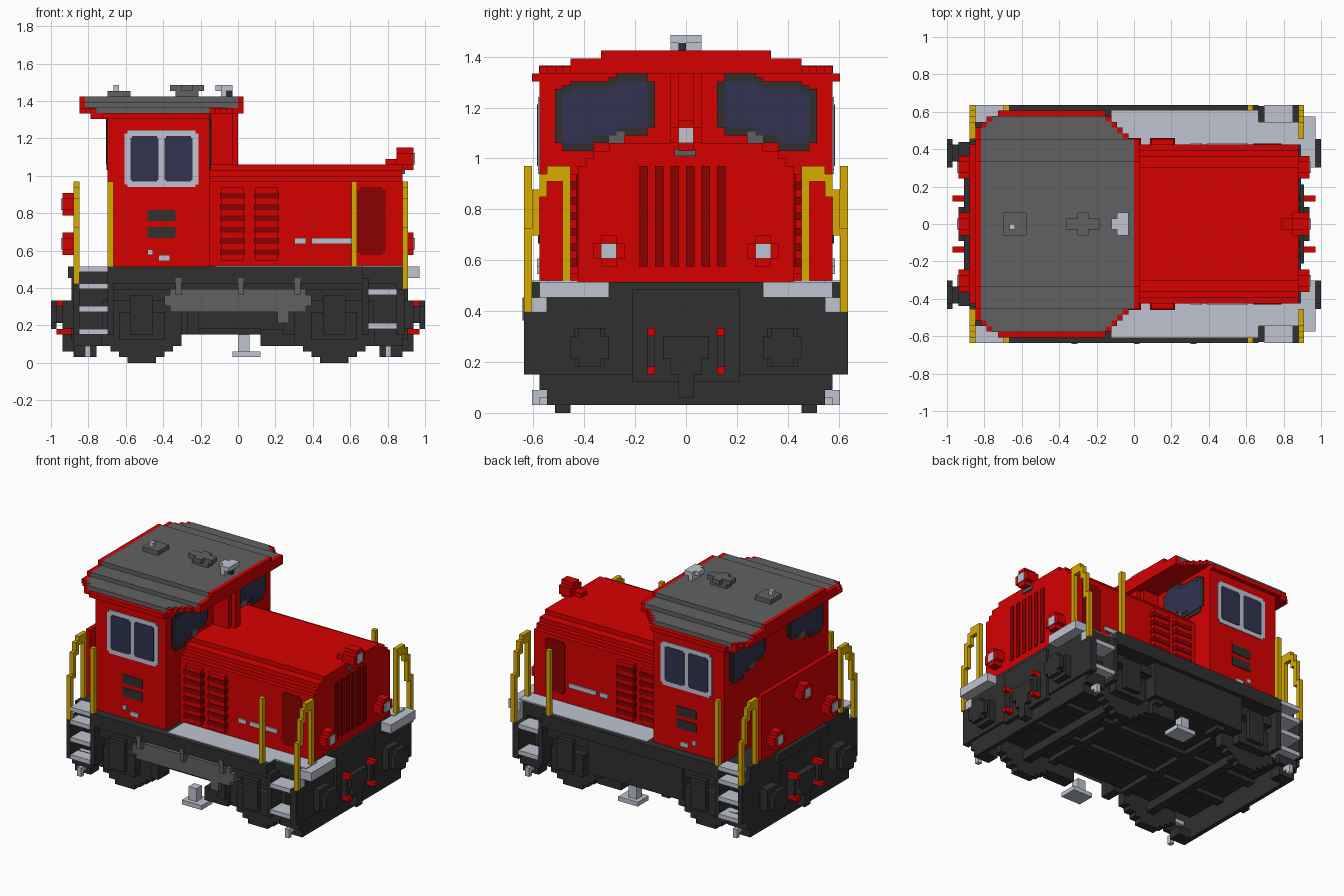
import bpy
import bmesh
from mathutils import Vector

UNIT = 1 / 33  # one block of the grid

if "Cube" in bpy.data.objects:
    bpy.data.objects.remove(bpy.data.objects["Cube"], do_unlink=True)


def material(name, r, g, b):
    mat = bpy.data.materials.new(name)
    mat.use_nodes = True
    mat.diffuse_color = (r, g, b, 1)
    mat.node_tree.nodes["Principled BSDF"].inputs["Base Color"].default_value = (r, g, b, 1)
    return mat


red = material("red paint", .68, 0, 0)
dark_red = material("dark red vents", .26, 0, 0)
dark = material("dark frame grey", .029, .029, .029)
grey = material("roof grey", .12, .12, .12)
light = material("light metal grey", .52, .55, .63)
yellow = material("handrail yellow", .69, .41, 0)
glass = material("dark blue glass", .032, .032, .08)


def part(name, mat, *boxes, sides=False, ends=False):
    """Join boxes (x, x, y, y, z, z in blocks), optionally mirrored across y and x."""
    bm = bmesh.new()
    for x0, x1, y0, y1, z0, z1 in boxes:
        for sy in ((1, -1) if sides else (1,)):
            for sx in ((1, -1) if ends else (1,)):
                low = Vector((min(sx * x0, sx * x1), min(sy * y0, sy * y1), z0))
                high = Vector((max(sx * x0, sx * x1), max(sy * y0, sy * y1), z1))
                cube = bmesh.ops.create_cube(bm, size=1)["verts"]
                for v in cube:
                    v.co = [(a + b) / 2 + c * (b - a) for a, b, c in zip(low, high, v.co)]
                    v.co *= UNIT
    mesh = bpy.data.meshes.new(name)
    bm.to_mesh(mesh)
    bm.free()
    mesh.materials.append(mat)
    obj = bpy.data.objects.new(name, mesh)
    bpy.context.collection.objects.link(obj)
    return obj


def rounded(x0, x1, y0, y1, z0, z1, cut=.5):
    """Side plate with its four corners left out."""
    return [(x0, x1, y0, y1, z0 + cut, z1 - cut), (x0 + cut, x1 - cut, y0, y1, z0, z1)]


# Underframe, deck and end beams
part("frame_core", dark, (-28, 28, -15, 15, 6, 15))
part("deck", dark, (-23, 22, -21, 21, 14, 17), (-28, 29, -18, 18, 14, 17))
part("front_beam", dark, (28, 29.5, -21, 21, 5, 13), (28, 29.5, -18, 18, 13, 17),
     (29, 30, -7, 7, 4, 16))
part("rear_beam", dark, (-29, -28, -21, 21, 5, 14), (-29, -28, -18, 18, 14, 17),
     (-29.4, -29, -7, 7, 4, 16), (-30, -29, -9, 9, 15, 17))
part("plough", dark, (28, 29, -18, 18, 1, 5), (25, 28, 15, 18, 1, 3),
     sides=True, ends=True)
part("step_well_wall", dark, (22, 23, 15, 20.8, 5, 15), sides=True, ends=True)
part("underfloor_beam", dark, (-28, 28, 4, 6, 5, 6), (9, 11, 0, 15, 5, 6),
     sides=True, ends=True)

# Walkways, corner plates and steps
part("walkway", light, (-4, 22, 14, 20, 17, 17.2), (22, 30, 14, 18, 17, 17.2), sides=True)
part("corner_plate", light, (29, 32, 10, 19, 15, 17), (29, 29.7, 18, 20, 13, 15), sides=True)
part("front_steps", light, *[(23, 28, 17, 21, z, z + 1) for z in (6, 12)], sides=True)
part("rear_steps", light, *[(-28, -23, 17, 21, z, z + 1) for z in (5, 9, 13, 16)], sides=True)
part("plough_foot", light, (26, 27, 18, 20, 2, 3), (26, 27, 19, 20, 1, 2),
     sides=True, ends=True)
part("plough_bracket", dark, (24, 29, 18, 19, 3, 6), sides=True, ends=True)

# Wheels and running gear
for label, cx in (("rear", -17), ("front", 17)):
    part(label + "_wheels", dark,
         *[(cx - w, cx + w, 15, 17, z, z + h)
           for w, z, h in ((2.5, 0, 1), (4, 1, 1), (5.5, 2, 1), (7, 3, 8), (5, 11, 2))],
         sides=True)
    part(label + "_axle_box", dark, (cx - 4, cx + 4, 15, 19, 4, 9),
         (cx - 2, cx + 2, 19, 20, 5, 12), (cx - 6, cx + 6, 15, 19, 11, 13), sides=True)
    part(label + "_axle", dark, (cx - 1, cx + 1, -15, 15, 3, 5))
part("brake_gear", dark, (4, 10, 15, 18, 3, 6), (-9, -7, 15, 19, 5, 12),
     (8, 10, 15, 19, 5, 12), sides=True)
part("equipment_box", dark, (-13, 11, 15, 20, 6, 14))
part("air_tank", grey, *rounded(-13, 13, -20, -15, 9, 13, 1), (7, 9, -20, -17, 7, 9))
part("tank_straps", grey, *[(x, x + 1, -21.2, -15, 12, 15) for x in (-11, 0, 10)])
part("centre_foothold", light, (-1, 4, 15, 19, 1, 2), (0, 2, 16, 18, 2, 5), sides=True)

# Buffers, couplers and hoses
part("buffers", dark, (29, 31, 10.5, 14.5, 6, 11), (31, 32, 11, 14, 7, 10),
     (32, 33, 10, 15, 7, 10), (32, 33, 11, 14, 6, 11), sides=True, ends=True)
part("couplers", dark, (29, 31, -3, 3, 7, 10), (29, 31, -1, 1, 2, 9),
     (29, 31, -2, 2, 5, 7), ends=True)
part("hose_caps", red, (29, 32, 4, 5, 5, 6), (29, 32, 4, 5, 10, 11), sides=True, ends=True)
part("hoses", dark, (29, 31, 4, 5, 6, 10), sides=True, ends=True)

# Hood and its vents
part("hood", red, (-5, 29, -14, 14, 17, 32), (-5, 29, -13, 13, 32, 33),
     (-5, 29, -12, 12, 33, 34), (-5, 29, -10, 10, 34, 35))
part("front_vents", dark_red, *[(29, 29.2, y, y + 1.1, 19, 32) for y in range(-6, 5, 2)])
for label, x in (("rear", -3), ("front", 3)):
    part(label + "_louvre_panel", red, (x, x + 4, 14, 15, 18, 31), sides=True)
    part(label + "_louvre_slats", dark_red,
         *[(x - .2, x + 4.2, 14, 15.2, z, z + 1) for z in range(19, 30, 2)], sides=True)
part("radiator_panel", dark_red, *rounded(21, 26, 14, 14.2, 19, 31), sides=True)
part("hood_grab_bars", light, (10, 12, 14, 14.3, 21, 22), (13, 20, 14, 14.3, 21, 22),
     sides=True)

# Lamps
part("top_lamp", red, (26, 28, -1, 1, 34, 36), (28, 31, -1, 1, 34, 38),
     (28, 31, -2, 2, 35, 37))
part("top_lamp_lens", light, (31, 31.2, -1, 1, 35, 37))
part("top_lamp_bracket", grey, (29, 29.5, -1.5, 1.2, 33.3, 34.2))
part("low_lamps", red, (28, 31, 9, 11, 19, 23), (28, 31, 8, 12, 20, 22),
     sides=True, ends=True)
part("low_lamp_lenses", light, (31, 31.2, 9, 11, 20, 22), sides=True, ends=True)
part("rear_lamp", red, (-31, -28, -1, 1, 26, 30), (-31, -28, -2, 2, 27, 29))
part("rear_lamp_lens", light, (-31.2, -31, -1, 1, 27, 29))

# Cab with the post in the middle of its front wall
part("cab", red, (-23, -5, -19, 19, 17, 44))
part("cab_front_post", red, (-5, -1, -2, 2, 34, 44), (-1, 0, -1, 1, 34, 44))
part("rear_bulkhead", red, (-29, -28, -14, 14, 17, 32))

# Cab side windows and fittings
part("side_window_frame", light, *rounded(-20, -7, 19, 19.2, 31, 41), sides=True)
for label, x in (("rear", -19), ("front", -13)):
    part(label + "_side_glass", glass, *rounded(x, x + 5, 19, 19.3, 32, 40, .3), sides=True)
part("side_slots", dark, *[(-16, -11, 19, 19.2, z, z + 2) for z in (22, 25)], sides=True)
part("side_fittings", light, (-16, -15, 19, 19.3, 19, 20), (-14, -12, 19, 19.3, 18, 19),
     sides=True)

# End windows, laid as columns that give the stepped outline
columns = [(4, 5, 37, 43), (5, 9, 36, 44), (9, 10, 35, 43.5), (10, 12, 35, 43),
           (12, 15, 34, 43), (15, 16, 34, 42.5), (16, 17, 35, 42)]
for label, x in (("front", -5), ("rear", -23)):
    part(label + "_window_frames", dark,
         *[(x - .2, x + .2, *column) for column in columns], sides=True)
    part(label + "_window_glass", glass,
         *[(x - .3, x + .3, y0, y1, z0 + 1, z1 - 1) for y0, y1, z0, z1 in columns[1:-1]],
         sides=True)
    part(label + "_wipers", grey, (x - .3, x + .3, 8, 10, 35, 36.5), sides=True)

# Roof
part("roof_eaves", red, (-24, -5, 18, 20, 43, 44), (-26, -5, 17, 19, 43, 44), sides=True)
part("roof_rim", red, *[(-26 - min(i, 2), i - 4, i - 19, 19 - i, 44, 45) for i in range(6)])
part("roof_skin", grey,
     *[(-25 - min(i, 2), i - 5, i - 19.05, 19.05 - i, 44.1, 45.05) for i in range(6)],
     (-27, 0, -15, 15, 45, 46), (-27, 0, -11, 11, 46, 47))
for label, x in (("rear", -28), ("front", 0)):
    part(label + "_roof_edge", red, (x, x + 1, -15, 15, 44, 46), (x, x + 1, -11, 11, 46, 47))
part("roof_vent", grey, (-23, -19, -2, 2, 47, 48))
part("roof_vent_tip", light, (-22, -21, -1, 0, 48, 49))
part("roof_horn", grey, (-11, -7, -1, 1, 47, 48), (-12, -6, -1, 1, 48, 49),
     (-10, -8, -2, 2, 48, 49))
part("roof_lamp", light, (-3, -1, -2, 2, 48, 49), (-3, -2, -2, 2, 47, 48),
     (-4, -3, -1, 1, 48, 49))
part("roof_lamp_foot", dark, (-2, -1, -1, 0, 47, 48))

# Handrails, stepping inward from the outer post
for label, x, foot in (("front", 29, 13), ("rear", -29, 14)):
    part(label + "_handrails", yellow,
         *[(x, x + 1, *bar) for bar in ((20, 21, foot, 24), (19, 20, 23, 29),
                                        (18, 19, 28, 31), (16, 18, 30, 32),
                                        (15, 16, 17, 32))], sides=True)
part("side_posts", yellow, (20, 21, 20, 21, 17, 32), (-23, -22, 20, 21, 17, 32), sides=True)
